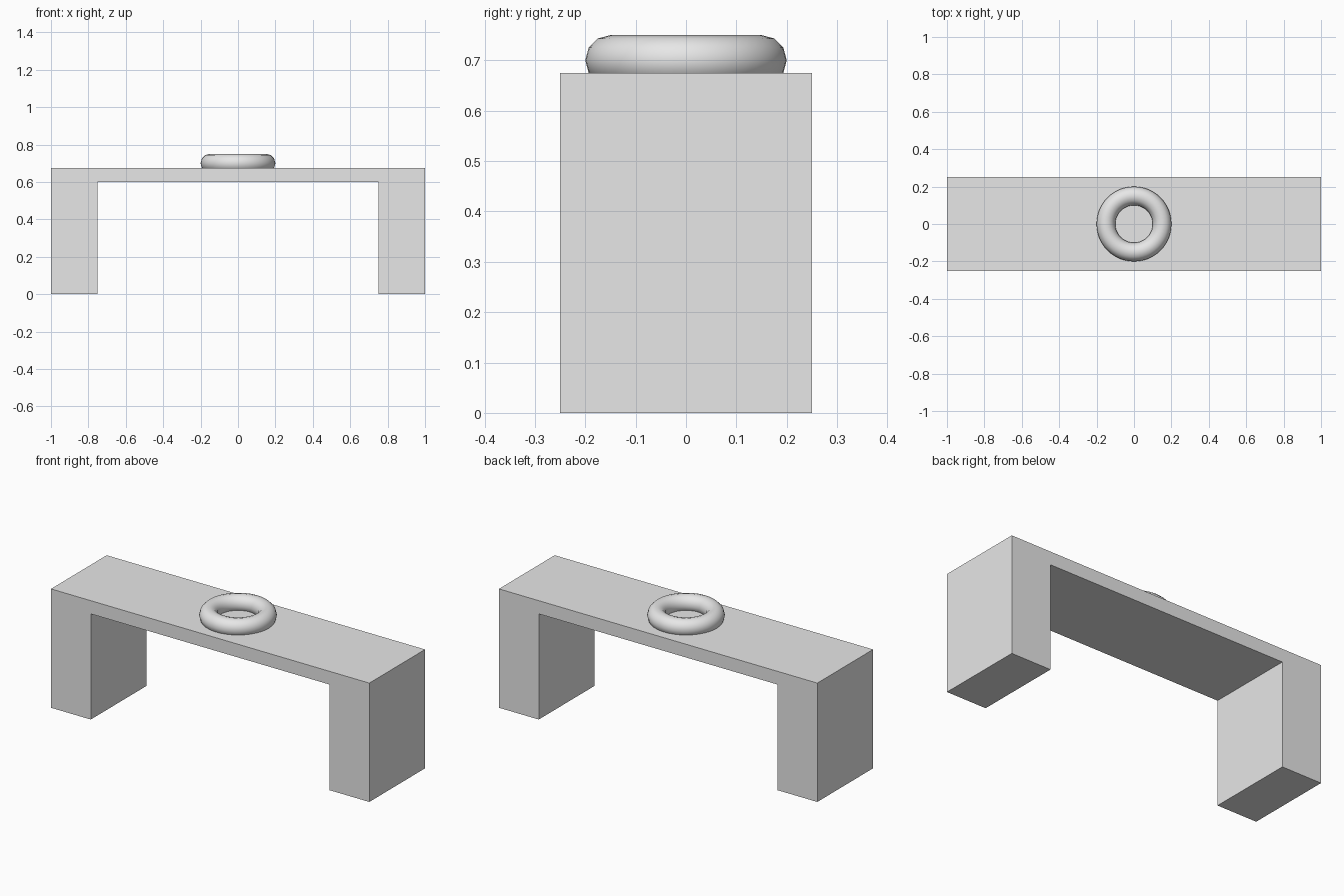
import bpy
import bmesh

cube = bpy.data.objects.get("Cube")
if cube:
    bpy.data.objects.remove(cube, do_unlink=True)

# Single plain grey for the whole piece
grey = bpy.data.materials.new("light_grey")
grey.use_nodes = True
grey.diffuse_color = (0.8, 0.8, 0.8, 1)
grey.node_tree.nodes["Principled BSDF"].inputs["Base Color"].default_value = grey.diffuse_color

HALF_X, HALF_Y = 1.0, 0.25
LEG_INNER = 0.75
UNDERSIDE, TOP = 0.6, 0.675

# Bench: an arch-shaped profile extruded along y
half = [(LEG_INNER, UNDERSIDE), (LEG_INNER, 0), (HALF_X, 0), (HALF_X, TOP)]
profile = half + [(-x, z) for x, z in reversed(half)]
bm = bmesh.new()
face = bm.faces.new([bm.verts.new((x, -HALF_Y, z)) for x, z in profile])
extruded = bmesh.ops.extrude_face_region(bm, geom=[face])["geom"]
bmesh.ops.translate(bm, vec=(0, 2 * HALF_Y, 0),
                    verts=[v for v in extruded if isinstance(v, bmesh.types.BMVert)])
bmesh.ops.recalc_face_normals(bm, faces=bm.faces)
mesh = bpy.data.meshes.new("bench")
bm.to_mesh(mesh)
bm.free()
mesh.materials.append(grey)
bench = bpy.data.objects.new("bench", mesh)
bpy.context.collection.objects.link(bench)

# Ring resting on the middle, sunk slightly into the top
bpy.ops.mesh.primitive_torus_add(location=(0, 0, 0.7), major_radius=0.15, minor_radius=0.05,
                                 major_segments=48, minor_segments=12)
ring = bpy.context.object
ring.name = "ring"
ring.data.materials.append(grey)
bpy.ops.object.shade_smooth()
